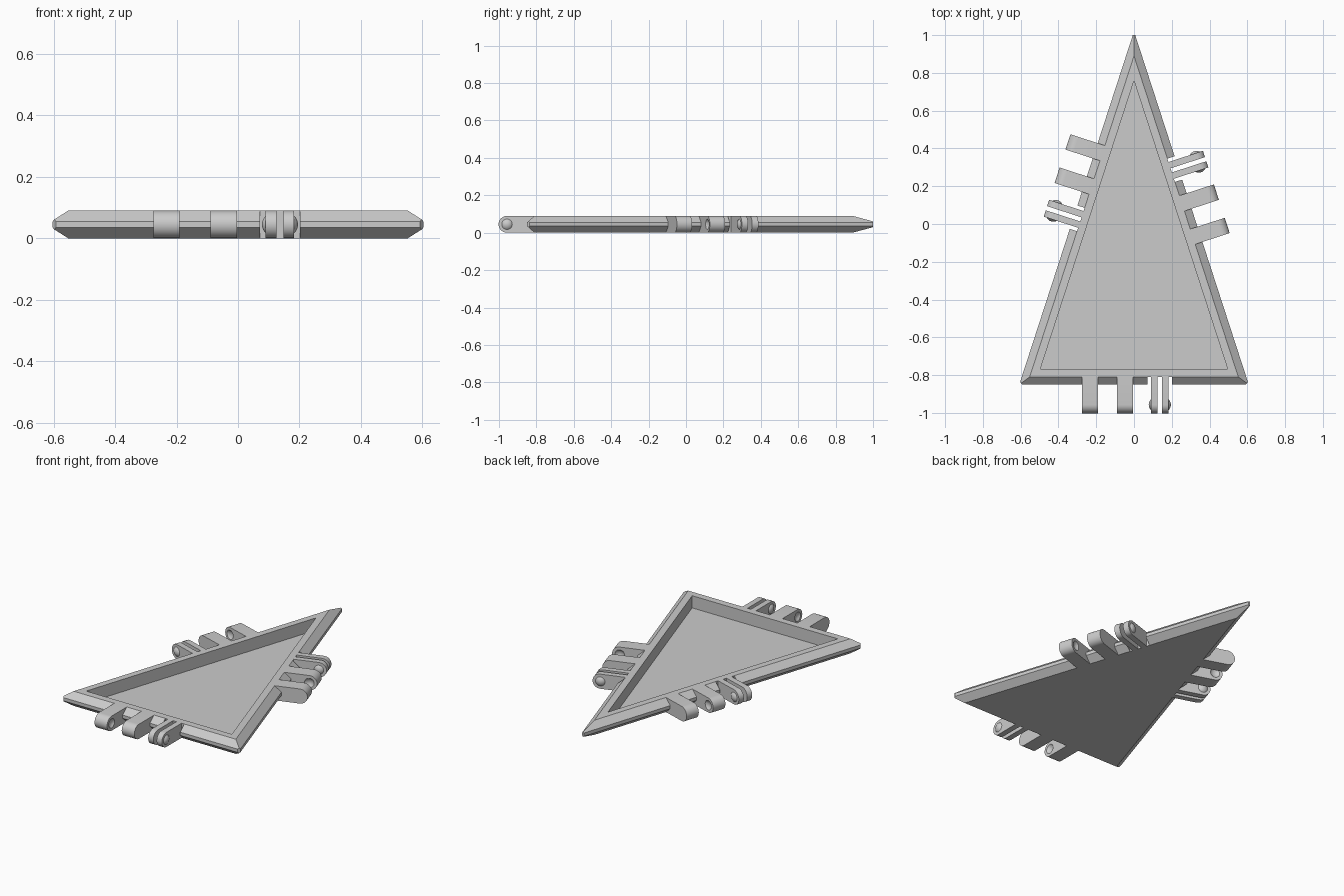
import bpy, bmesh
from math import radians, sin, cos, pi, tan
from mathutils import Matrix, Vector

cube = bpy.data.objects.get("Cube")
if cube:
    bpy.data.objects.remove(cube, do_unlink=True)

T = 0.09            # plate thickness
R = T / 2           # hinge knuckle radius
AXIS = 0.147        # hinge axis distance from the rim edge
CAP_R, CAP_H = 0.039, 0.012   # snap bump sphere radius and height

grey = bpy.data.materials.new("plain grey")
grey.use_nodes = True
colour = (0.6, 0.6, 0.6, 1)
grey.diffuse_color = colour
grey.node_tree.nodes["Principled BSDF"].inputs["Base Color"].default_value = colour


def finish(bm, name, matrix=Matrix()):
    bmesh.ops.recalc_face_normals(bm, faces=bm.faces)
    mesh = bpy.data.meshes.new(name)
    bm.to_mesh(mesh)
    bm.free()
    ob = bpy.data.objects.new(name, mesh)
    ob.matrix_world = matrix
    mesh.materials.append(grey)
    bpy.context.collection.objects.link(ob)
    return ob


def cut(ob, cutter):
    cutter.hide_render = True
    cutter.hide_set(True)
    mod = ob.modifiers.new("cut", 'BOOLEAN')
    mod.operation = 'DIFFERENCE'
    mod.solver = 'EXACT'
    mod.object = cutter
    return mod


def ball(name, matrix, x):
    bm = bmesh.new()
    bmesh.ops.create_uvsphere(bm, u_segments=32, v_segments=20, radius=CAP_R)
    bmesh.ops.translate(bm, verts=bm.verts, vec=(x, AXIS, R))
    return finish(bm, name, matrix)


def smooth(ob):
    bpy.ops.object.select_all(action='DESELECT')
    ob.select_set(True)
    bpy.context.view_layer.objects.active = ob
    bpy.ops.object.shade_smooth_by_angle(angle=radians(30))


def knuckle(name, matrix, x0, x1):
    """Round-ended hinge arm running outward from the rim."""
    bm = bmesh.new()
    pts = [(0, 0)]
    for i in range(17):
        a = -pi / 2 + pi * i / 16
        pts.append((AXIS + R * cos(a), R + R * sin(a)))
    pts.append((0, T))
    face = bm.faces.new([bm.verts.new((x0, y, z)) for y, z in pts])
    ext = bmesh.ops.extrude_face_region(bm, geom=[face])
    verts = [g for g in ext["geom"] if isinstance(g, bmesh.types.BMVert)]
    bmesh.ops.translate(bm, verts=verts, vec=(x1 - x0, 0, 0))
    return finish(bm, name, matrix)


def bump(name, matrix, x, side):
    """Shallow dome on the outer face of a clip plate."""
    bm = bmesh.new()
    bmesh.ops.create_uvsphere(bm, u_segments=32, v_segments=20, radius=CAP_R,
                              matrix=Matrix.Rotation(pi / 2, 4, 'Y'))
    bmesh.ops.translate(bm, verts=bm.verts,
                        vec=(x + side * (CAP_H - CAP_R), AXIS, R))
    bmesh.ops.bisect_plane(bm, geom=bm.verts[:] + bm.edges[:] + bm.faces[:],
                           plane_co=(x, 0, 0), plane_no=(side, 0, 0), clear_inner=True)
    smooth(finish(bm, name, matrix))


# Tray: bevelled triangular plate with a sunken pocket
bm = bmesh.new()
slope = tan(radians(72))
rings = []
for base, apex, z in ((-0.81, 0.89, 0), (-0.85, 1.02, 0.035), (-0.85, 1.02, 0.055),
                      (-0.81, 0.89, T), (-0.768, 0.758, T), (-0.768, 0.758, 0.015)):
    h = (apex - base) / slope
    rings.append([bm.verts.new(p) for p in ((-h, base, z), (h, base, z), (0, apex, z))])
bm.faces.new(rings[0])
bm.faces.new(rings[-1])
for a, b in zip(rings, rings[1:]):
    for i in range(3):
        j = (i + 1) % 3
        bm.faces.new((a[i], a[j], b[j], b[i]))

# Blunted corners
for co, angle in (((0, 1, 0), 90), ((0.6, -0.84, 0), -36), ((-0.6, -0.84, 0), 216)):
    n = Vector((cos(radians(angle)), sin(radians(angle)), 0))
    res = bmesh.ops.bisect_plane(bm, geom=bm.verts[:] + bm.edges[:] + bm.faces[:],
                                 plane_co=co, plane_no=n, clear_outer=True)
    edges = [g for g in res["geom_cut"] if isinstance(g, bmesh.types.BMEdge)]
    bmesh.ops.holes_fill(bm, edges=edges)
tray = finish(bm, "triangle_tray")

# Hinge sets on the three edges
for side, x, y, angle in (("front", 0, -0.81, -90), ("left", 0.239, 0.154, 18),
                          ("right", -0.239, 0.154, 162)):
    m = Matrix.Translation((x, y, 0)) @ Matrix.Rotation(radians(angle - 90), 4, 'Z')
    m = m @ Matrix.Scale(-1, 4, (1, 0, 0))

    # Solid arms with sockets facing each other
    for label, x0, x1, socket, d in (("outer", -0.275, -0.19, -0.19, 1),
                                     ("middle", -0.09, -0.004, -0.09, -1)):
        arm = knuckle(f"{side}_{label}_arm", m, x0, x1)
        cut(arm, ball(f"{side}_{label}_socket_cutter", m, socket + d * (CAP_R - CAP_H)))
        smooth(arm)

    # Pair of thin clip plates with snap bumps
    for label, x0, x1, face, d in (("inner", 0.09, 0.125, 0.09, -1),
                                   ("far", 0.148, 0.183, 0.183, 1)):
        smooth(knuckle(f"{side}_{label}_clip_plate", m, x0, x1))
        bump(f"{side}_{label}_snap_bump", m, face, d)

    # Relief notch in the rim behind the clip plates
    bm = bmesh.new()
    bmesh.ops.create_cube(bm, size=1)
    bmesh.ops.scale(bm, verts=bm.verts, vec=(0.13, 0.1, 0.3))
    bmesh.ops.translate(bm, verts=bm.verts, vec=(0.137, 0.05, R))
    cut(tray, finish(bm, f"{side}_notch_cutter", m))
